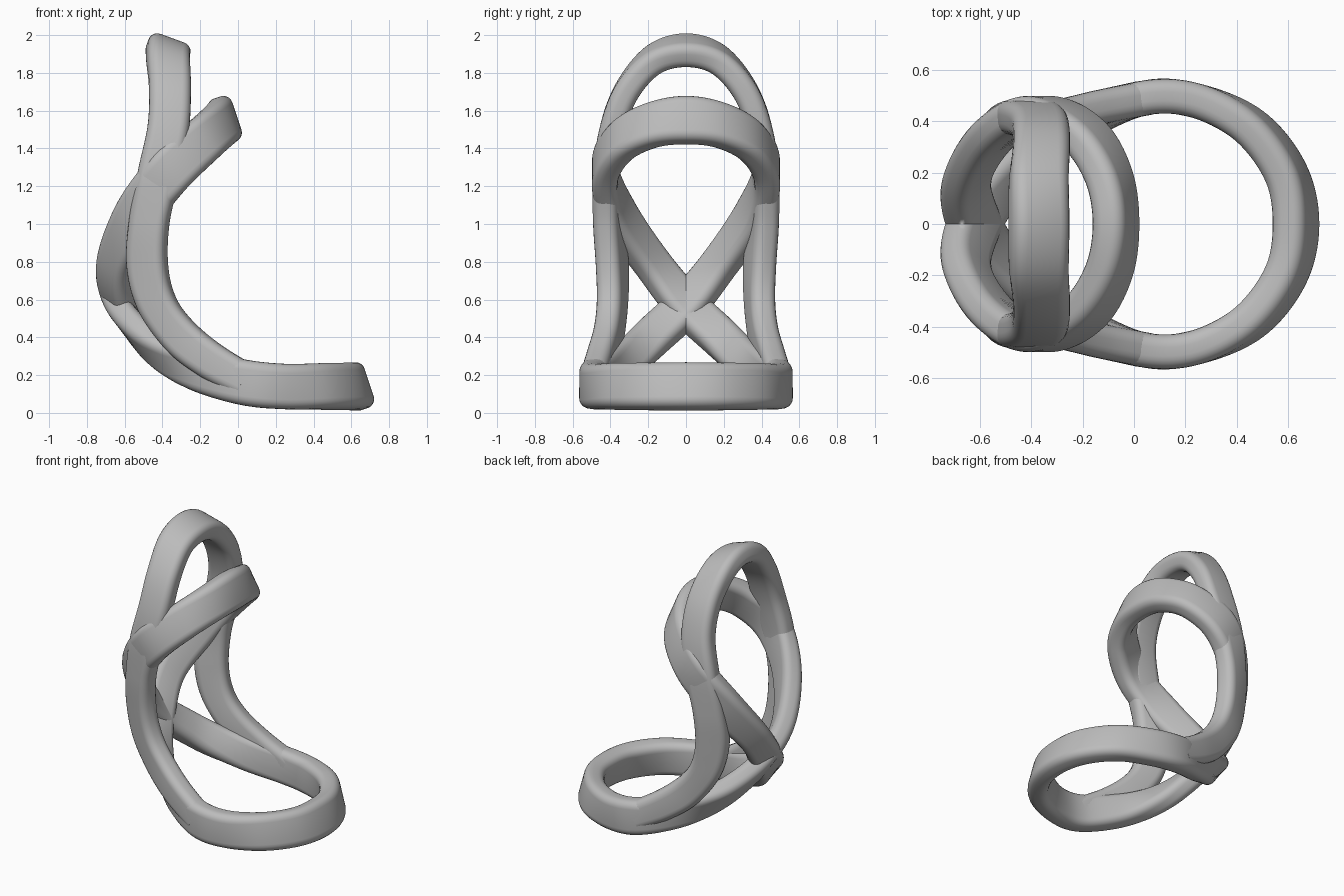
import bpy, math
from mathutils import Vector

cube = bpy.data.objects.get("Cube")
if cube:
    bpy.data.objects.remove(cube, do_unlink=True)

THICKNESS = 0.135
CORNER = 0.05
STEPS = 10

grey = bpy.data.materials.new("plain grey")
grey.use_nodes = True
grey.diffuse_color = (0.5, 0.5, 0.5, 1)
grey.node_tree.nodes["Principled BSDF"].inputs["Base Color"].default_value = grey.diffuse_color


def catmull(a, b, c, d, t):
    """Smooth point between b and c."""
    return 0.5 * (2 * b + (c - a) * t + (2 * a - 5 * b + 4 * c - d) * t * t
                  + (3 * b - a - 3 * c + d) * t ** 3)


def flipped(v):
    return Vector((v.x, -v.y, v.z))


def spline(points, close_end):
    """Interpolate keys; ends on the symmetry plane continue into their mirror image."""
    before = flipped(points[1])
    after = flipped(points[-2]) if close_end else 2 * points[-1] - points[-2]
    p = [before] + points + [after]
    out = []
    for i in range(len(points) - 1):
        for s in range(STEPS):
            out.append(catmull(*p[i:i + 4], s / STEPS))
    return out + [points[-1].copy()]


def section(half_width):
    """Rounded rectangle as (across the width, across the thickness) offsets."""
    u, v = half_width - CORNER, THICKNESS / 2 - CORNER
    ring = []
    for quarter, (su, sv) in enumerate([(1, 1), (-1, 1), (-1, -1), (1, -1)]):
        for k in range(6):
            a = (quarter + k / 5) * math.pi / 2
            ring.append((su * u + CORNER * math.cos(a), sv * v + CORNER * math.sin(a)))
    return ring


def sweep_band(name, keys, close_end):
    """Sweep a rounded band along half a loop and mirror it.
    Each key is (centre, half-width vector) in hundredths."""
    path = spline([Vector(c) / 100 for c, w in keys], close_end)
    widths = spline([Vector(w) / 100 for c, w in keys], close_end)
    verts, faces = [], []
    last = len(path) - 1
    for i, (centre, width) in enumerate(zip(path, widths)):
        tangent = (path[min(i + 1, last)] - path[max(i - 1, 0)]).normalized()
        if i == 0 or (i == last and close_end):
            tangent = Vector((0, 1 if tangent.y > 0 else -1, 0))
        across = (width - tangent * width.dot(tangent)).normalized()
        normal = tangent.cross(across)
        ring = section(width.length)
        verts += [centre + across * u + normal * v for u, v in ring]
    n = len(ring)
    for i in range(last):
        for k in range(n):
            a, b = i * n + k, i * n + (k + 1) % n
            faces.append((a, b, b + n, a + n))
    if not close_end:
        faces.append(tuple(range(last * n, last * n + n)))
    mesh = bpy.data.meshes.new(name)
    mesh.from_pydata(verts, [], faces)
    mesh.materials.append(grey)
    obj = bpy.data.objects.new(name, mesh)
    bpy.context.collection.objects.link(obj)
    mirror = obj.modifiers.new("mirror", "MIRROR")
    mirror.use_axis = (False, True, False)
    mirror.merge_threshold = 0.0005
    bpy.ops.object.select_all(action="DESELECT")
    obj.select_set(True)
    bpy.context.view_layer.objects.active = obj
    bpy.ops.object.shade_smooth_by_angle(angle=math.radians(40))
    return obj


# Figure-eight band: upper ring, crossing at the back, then the base ring
sweep_band("crossing_ring_band", [
    ((-7, 0, 155), (-4, 0, 12)),
    ((-10, 19, 152), (-5, 0, 11)),
    ((-20, 35, 143), (-7, 0, 10)),
    ((-37, 43, 127), (-9, 0, 9)),
    ((-54, 35, 104), (-9, -4, 7)),
    ((-65, 17, 78), (-7, -6, 5)),
    ((-62, 0, 57), (-6, -7, 6)),
    ((-51, -17, 41), (-4, -7, 7)),
    ((-37, -29, 30), (-2, -5, 9)),
    ((-19, -40, 22), (0, -2, 11)),
    ((4, -49, 16), (0, 0, 12)),
    ((24, -48, 14), (0, 0, 12)),
    ((45, -38, 14), (-2, 1, 12)),
    ((59, -20, 14), (-3, 1, 12)),
    ((63, 0, 14), (-4, 0, 12)),
], True)

# Tall arch whose legs sweep forward into the base ring
sweep_band("tall_arch", [
    ((-37, 0, 192), (11, 0, -4)),
    ((-37, 17, 187), (11, 0, -3)),
    ((-36, 31, 171), (11, 0, -1)),
    ((-37, 39, 150), (11, 0, 0)),
    ((-42, 42, 126), (11, 1, 1)),
    ((-47, 41, 101), (10, 3, 1)),
    ((-48, 39, 78), (10, 4, 1)),
    ((-43, 39, 58), (9, 3, 4)),
    ((-31, 41, 41), (6, 2, 8)),
    ((-15, 45, 28), (4, 1, 9)),
    ((4, 49, 17), (2, 0, 9)),
], False)
